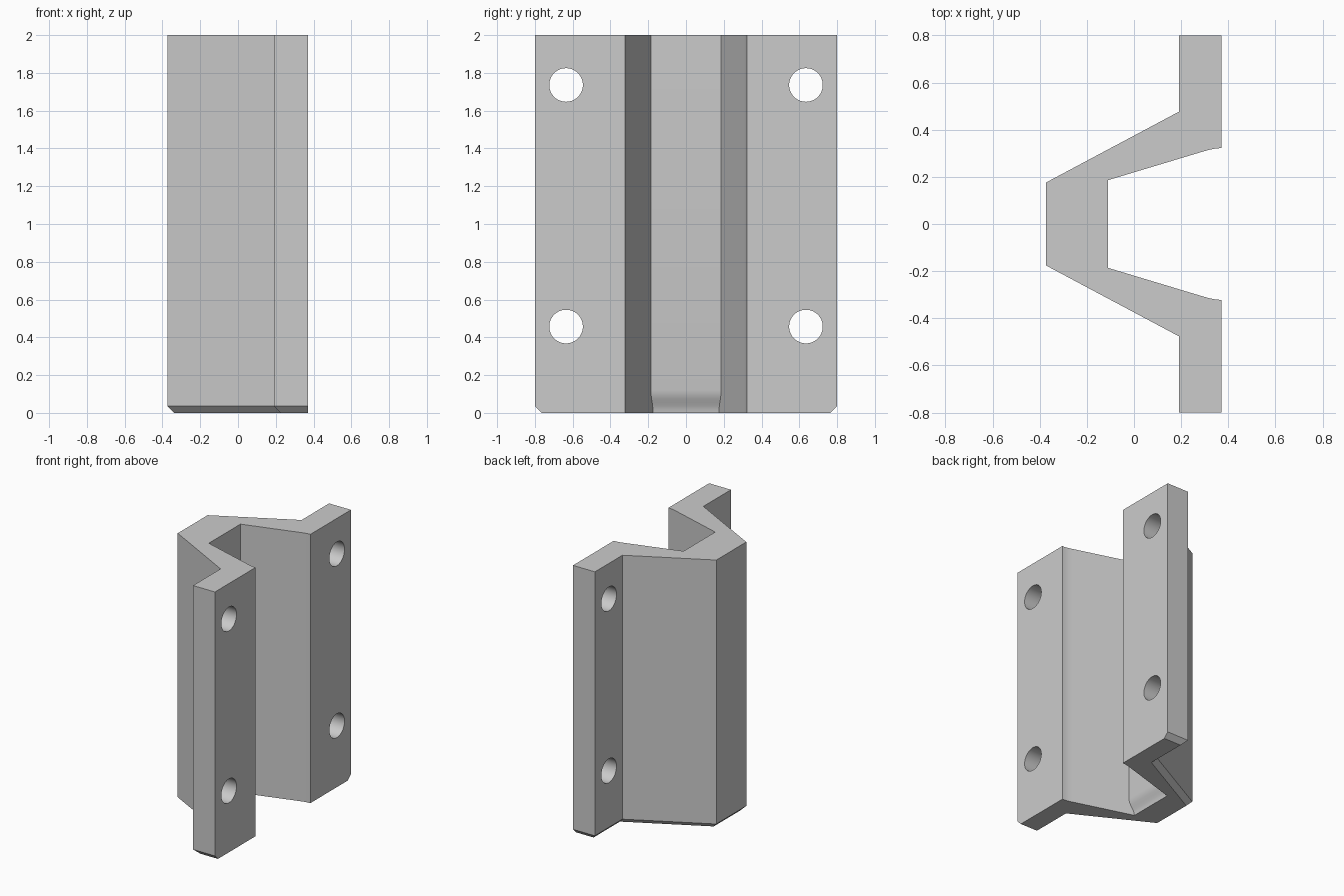
import bpy, bmesh, math
from mathutils import Vector

if "Cube" in bpy.data.objects:
    bpy.data.objects.remove(bpy.data.objects["Cube"], do_unlink=True)

# Single grey material
grey = bpy.data.materials.new("plain_grey")
grey.use_nodes = True
colour = (0.6, 0.6, 0.6, 1)
grey.diffuse_color = colour
grey.node_tree.nodes["Principled BSDF"].inputs["Base Color"].default_value = colour

CHAMFER = 0.036


def mirrored(half):
    """Continue a half path across the y = 0 plane."""
    return half + [(x, -y) for x, y in reversed(half)]


# Back of the bracket and inside of its channel, as seen from above
outer = mirrored([(0.37, 0.8), (0.19, 0.8), (0.19, 0.476), (-0.373, 0.176)])
inner = mirrored([(0.37, 0.322), (0.345, 0.32), (0.32, 0.315), (0.295, 0.308), (-0.11, 0.186)])


def inset(path, amount):
    """Move an open path inward with mitred corners, keeping its ends on the mounting plane."""
    pts = [Vector(p) for p in path]
    dirs = [(b - a).normalized() for a, b in zip(pts, pts[1:])]
    result = []
    for i, p in enumerate(pts):
        a, b = dirs[max(i - 1, 0)], dirs[min(i, len(dirs) - 1)]
        n = Vector((-a.y, a.x)) + Vector((-b.y, b.x))
        n.normalize()
        result.append(p + n * amount / n.dot(Vector((-a.y, a.x))))
    return result


def ring(z):
    """One cross-section: chamfered outside, scooped channel floor near the bottom."""
    t = max(0, 1 - z / 0.12)
    scoop = 0.04 * t * t * (3 - 2 * t)
    wall = [Vector(p) for p in inner]
    for i in (4, 5):
        along = (wall[4] - wall[3]) if i == 4 else (wall[5] - wall[6])
        wall[i] = wall[i] + along * (scoop / -along.x)
    return inset(outer, max(0, CHAMFER - z)) + wall[::-1]


# Bracket body: stacked cross-sections
bm = bmesh.new()
levels = [0, 0.02, CHAMFER, 0.055, 0.075, 0.095, 0.12, 2]
rings = [[bm.verts.new((p.x, p.y, z)) for p in ring(z)] for z in levels]
count = len(rings[0])
for low, high in zip(rings, rings[1:]):
    for i in range(count):
        j = (i + 1) % count
        bm.faces.new((low[i], low[j], high[j], high[i]))
bm.faces.new(rings[0])
bm.faces.new(rings[-1])
bmesh.ops.recalc_face_normals(bm, faces=bm.faces)
mesh = bpy.data.meshes.new("bracket")
bm.to_mesh(mesh)
bm.free()
mesh.materials.append(grey)
bracket = bpy.data.objects.new("bracket", mesh)
bpy.context.collection.objects.link(bracket)

# Screw holes through both flanges
for y in (-0.635, 0.635):
    for z in (0.457, 1.736):
        bpy.ops.mesh.primitive_cylinder_add(vertices=48, radius=0.089, depth=0.4,
                                            location=(0.28, y, z), rotation=(0, math.pi / 2, 0))
        cutter = bpy.context.object
        cutter.name = "hole_cutter"
        cutter.hide_render = True
        cutter.data.materials.append(grey)
        cut = bracket.modifiers.new("screw_hole", "BOOLEAN")
        cut.operation = "DIFFERENCE"
        cut.solver = "EXACT"
        cut.object = cutter
        bpy.context.view_layer.objects.active = bracket
        bpy.ops.object.modifier_apply(modifier=cut.name)
        bpy.data.objects.remove(cutter, do_unlink=True)

# Smooth the holes, scoop and channel lips, keep other edges sharp
bpy.ops.object.select_all(action="DESELECT")
bracket.select_set(True)
bpy.context.view_layer.objects.active = bracket
bpy.ops.object.shade_smooth_by_angle(angle=math.radians(20))
